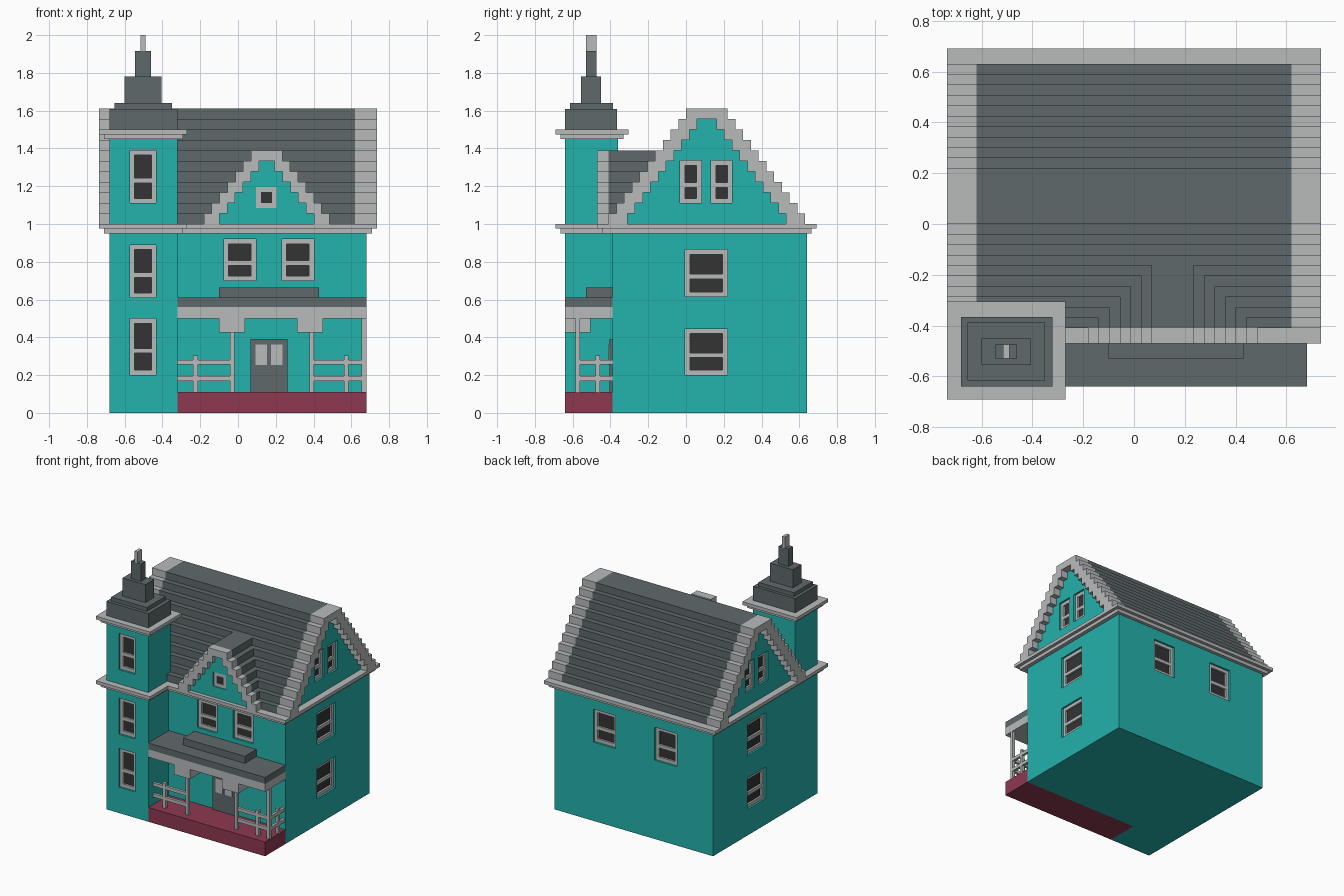
import bpy, bmesh

old = bpy.data.objects.get("Cube")
if old:
    bpy.data.objects.remove(old, do_unlink=True)


def material(name, rgb):
    m = bpy.data.materials.new(name)
    m.use_nodes = True
    m.diffuse_color = (*rgb, 1)
    m.node_tree.nodes["Principled BSDF"].inputs["Base Color"].default_value = (*rgb, 1)
    return m


TEAL = material("teal wall", (0.017, 0.445, 0.413))
LIGHT = material("light grey trim", (0.485, 0.495, 0.50))
DARK = material("slate grey roof", (0.114, 0.141, 0.145))
RED = material("maroon deck", (0.27, 0.04, 0.083))
GLASS = material("dark glass", (0.034, 0.034, 0.034))


def finish(name, bm, mat):
    bmesh.ops.recalc_face_normals(bm, faces=bm.faces)
    me = bpy.data.meshes.new(name)
    bm.to_mesh(me)
    bm.free()
    if mat:
        me.materials.append(mat)
    ob = bpy.data.objects.new(name, me)
    bpy.context.collection.objects.link(ob)
    return ob


def boxes(name, mat, *specs):
    """Each spec is x0, x1, y0, y1, z0, z1."""
    bm = bmesh.new()
    for b in specs:
        r = bmesh.ops.create_cube(bm, size=1)
        for v in r["verts"]:
            for i in range(3):
                lo, hi = sorted(b[2 * i:2 * i + 2])
                v.co[i] = (lo + hi) / 2 + v.co[i] * (hi - lo)
    return finish(name, bm, mat)


def prism(name, mat, pts, axis, a, b):
    """Extrude a (u, z) outline along x or y."""
    bm = bmesh.new()
    f = bm.faces.new([bm.verts.new((a, u, z) if axis == "x" else (u, a, z)) for u, z in pts])
    r = bmesh.ops.extrude_face_region(bm, geom=[f])
    d = (b - a, 0, 0) if axis == "x" else (0, b - a, 0)
    bmesh.ops.translate(bm, vec=d, verts=[g for g in r["geom"] if isinstance(g, bmesh.types.BMVert)])
    return finish(name, bm, mat)


RISE = 0.0555


def steps(c, base, run, n):
    """Stepped gable outline from z = 1, from left to right."""
    left = []
    for k in range(n):
        h = base - run * k
        left += [(c - h, 1 + RISE * k), (c - h, 1 + RISE * (k + 1))]
    return left + [(2 * c - u, z) for u, z in reversed(left)]


cuts = {}


def window(wall, axis, p, s, u, w, z0, z1, split=0.43, jamb=0.026, depth=0.05):
    """Recessed frame with dark panes on the wall plane at p facing s."""
    def place(u0, u1, d0, d1, a, b):
        d = (p - s * d0, p - s * d1)
        return (*d, u0, u1, a, b) if axis == "x" else (u0, u1, *d, a, b)
    l, r = u - w / 2, u + w / 2
    cuts.setdefault(wall, []).append(place(l, r, -0.02, depth, z0, z1))
    f, g = depth * 0.3, depth * 0.6
    bars = [(l, l + jamb, z0, z1), (r - jamb, r, z0, z1),
            (l + jamb, r - jamb, z0, z0 + jamb), (l + jamb, r - jamb, z1 - jamb, z1)]
    if split:
        zm = z0 + (z1 - z0) * split
        bars.append((l + jamb, r - jamb, zm - 0.013, zm + 0.013))
    boxes("window_frame", LIGHT, *[place(a, b, f, depth, c, d) for a, b, c, d in bars])
    boxes("window_glass", GLASS, place(l + jamb, r - jamb, g, depth, z0 + jamb, z1 - jamb))


# Walls
body = boxes("house_body", TEAL, (-0.68, 0.68, -0.39, 0.64, 0, 0.95))
tower = boxes("tower_lower", TEAL, (-0.68, -0.32, -0.64, -0.39, 0, 1.0))
tower_top = boxes("tower_upper", TEAL, (-0.68, -0.32, -0.64, -0.36, 1.0, 1.45))

# Eaves, in two thin courses
boxes("eave_lower", LIGHT, (-0.71, 0.71, -0.445, 0.665, 0.95, 0.975),
      (-0.71, -0.295, -0.665, -0.445, 0.95, 0.975))
boxes("eave_upper", LIGHT, (-0.735, 0.735, -0.47, 0.69, 0.975, 1.0),
      (-0.735, -0.27, -0.69, -0.47, 0.975, 1.0))
boxes("tower_eave", LIGHT, (-0.71, -0.29, -0.665, -0.33, 1.45, 1.475),
      (-0.735, -0.27, -0.69, -0.305, 1.475, 1.5))

# Main stepped roof with trimmed gable ends
C, B, R, N = 0.11, 0.52, 0.041, 11
prism("main_roof", DARK, steps(C, B, R, N), "x", -0.62, 0.62)
band = steps(C, B, R, N) + steps(C, B - 0.1, R, N - 1)[::-1]
side_gables = {}
for s in (-1, 1):
    prism("gable_trim", LIGHT, band, "x", s * 0.62, s * 0.735)
    side_gables[s] = prism("gable_wall", TEAL, steps(C, B - 0.1, R, N - 1), "x", s * 0.62, s * 0.68)

# Front gable
C, B, R, N = 0.152, 0.333, 0.0417, 7
prism("front_gable_roof", DARK, steps(C, B, R, N), "y", -0.41, 0.0)
prism("front_gable_trim", LIGHT, steps(C, B, R, N) + steps(C, B - 0.083, R, N - 1)[::-1],
      "y", -0.47, -0.41)
front_gable = prism("front_gable_wall", TEAL, steps(C, B - 0.083, R, N - 1), "y", -0.44, -0.41)

# Tower roof and spire
boxes("tower_roof", DARK, (-0.68, -0.32, -0.64, -0.365, 1.5, 1.61),
      (-0.655, -0.35, -0.615, -0.387, 1.61, 1.64))
boxes("spire", DARK, (-0.60, -0.405, -0.555, -0.45, 1.64, 1.78),
      (-0.545, -0.46, -0.53, -0.475, 1.78, 1.915))
boxes("spire_tip", LIGHT, (-0.515, -0.49, -0.53, -0.475, 1.915, 2.0))

# Windows
for z0, z1 in ((0.20, 0.50), (0.61, 0.89)):
    window(tower, "y", -0.64, -1, -0.503, 0.14, z0, z1)
window(tower_top, "y", -0.64, -1, -0.503, 0.14, 1.11, 1.39)
for x in (0.01, 0.317):
    window(body, "y", -0.39, -1, x, 0.17, 0.70, 0.92)
for x in (-0.275, 0.25):
    window(body, "y", 0.64, 1, x, 0.19, 0.61, 0.865)
for s in (-1, 1):
    for z0, z1 in ((0.20, 0.445), (0.615, 0.865)):
        window(body, "x", s * 0.68, s, 0.108, 0.225, z0, z1)
    for y in (0.025, 0.188):
        window(side_gables[s], "x", s * 0.68, s, y, 0.113, 1.11, 1.335)
window(front_gable, "y", -0.44, -1, 0.15, 0.11, 1.085, 1.195, split=0, depth=0.026)

# Cut the window recesses
for wall, specs in cuts.items():
    cutter = boxes("window_cutter", None, *specs)
    cutter.hide_render = True
    mod = wall.modifiers.new("recess", "BOOLEAN")
    mod.operation, mod.solver, mod.object = "DIFFERENCE", "EXACT", cutter
    bpy.context.view_layer.objects.active = wall
    bpy.ops.object.modifier_apply(modifier=mod.name)
    bpy.data.objects.remove(cutter, do_unlink=True)

# Porch
boxes("porch_deck", RED, (-0.32, 0.68, -0.64, -0.39, 0, 0.11))
boxes("porch_beam", LIGHT, (-0.32, 0.68, -0.64, -0.39, 0.50, 0.56))
boxes("porch_roof", DARK, (-0.32, 0.68, -0.64, -0.39, 0.56, 0.61),
      (-0.10, 0.43, -0.53, -0.39, 0.61, 0.665))
boxes("porch_posts", LIGHT,
      *[(x - 0.012, x + 0.012, -0.585, -0.56, 0.11, 0.50) for x in (-0.03, 0.39, 0.667)])
boxes("post_brackets", LIGHT,
      *[(x - 0.069, x + 0.069, -0.64, -0.505, 0.425, 0.50) for x in (-0.032, 0.382)])
rails = []
for z in (0.17, 0.255):
    rails += [(-0.32, -0.03, -0.583, -0.562, z, z + 0.025),
              (0.39, 0.667, -0.583, -0.562, z, z + 0.025),
              (0.657, 0.677, -0.572, -0.39, z, z + 0.025)]
boxes("porch_rails", LIGHT, *rails)
boxes("rail_uprights", LIGHT, (-0.237, -0.213, -0.585, -0.56, 0.11, 0.305),
      (0.56, 0.584, -0.585, -0.56, 0.11, 0.305),
      (0.655, 0.679, -0.478, -0.454, 0.11, 0.305))

# Front door with two light panels
boxes("front_door", DARK, (0.065, 0.262, -0.405, -0.39, 0.11, 0.39))
boxes("door_panels", LIGHT, (0.093, 0.153, -0.411, -0.405, 0.253, 0.362),
      (0.175, 0.235, -0.411, -0.405, 0.253, 0.362))
